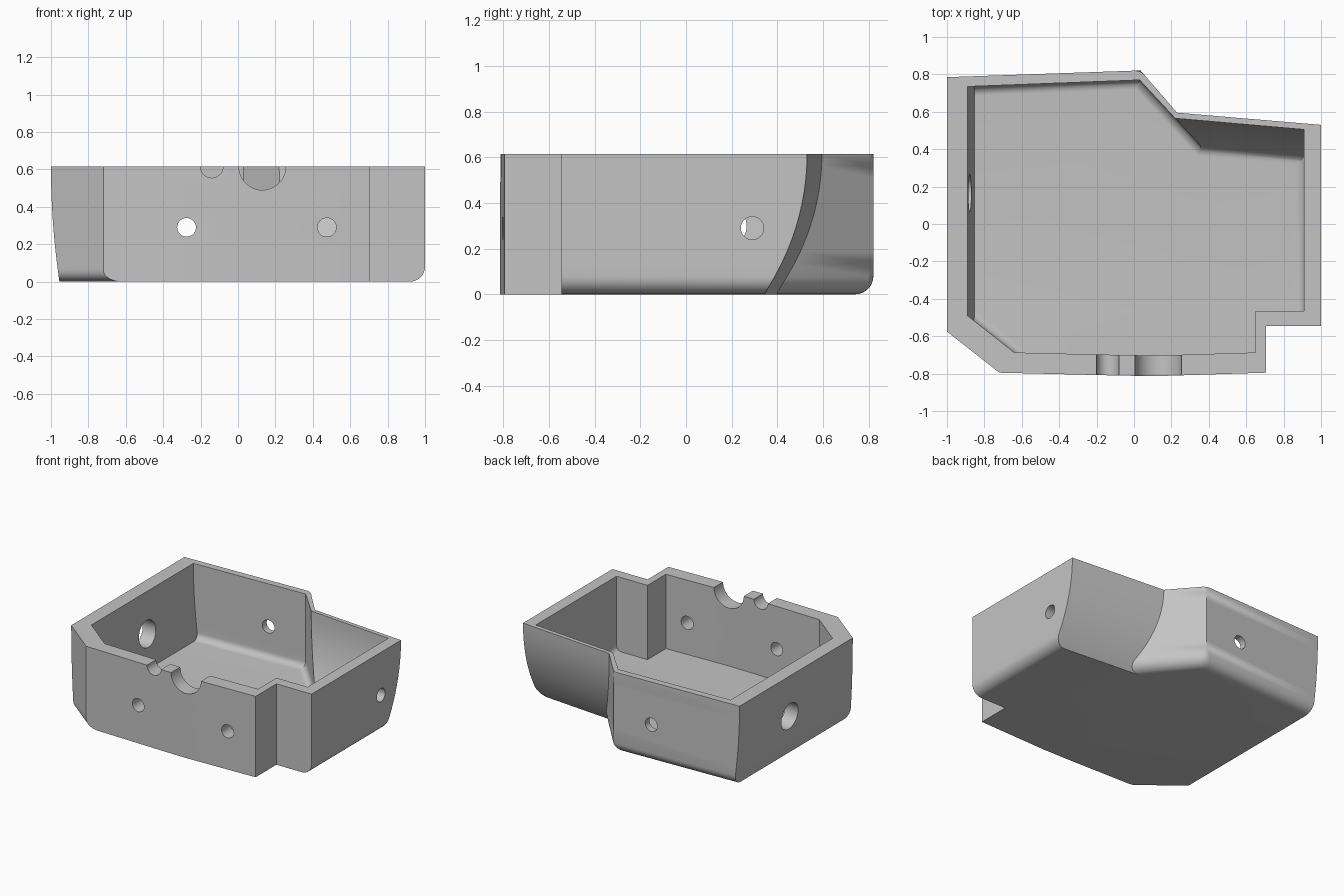
import bpy, bmesh, math
from mathutils import Vector

cube = bpy.data.objects.get("Cube")
if cube:
    bpy.data.objects.remove(cube, do_unlink=True)

H, FLOOR = 0.615, 0.05

grey = bpy.data.materials.new("plain grey")
grey.use_nodes = True
colour = (0.55, 0.55, 0.55, 1)
grey.diffuse_color = colour
grey.node_tree.nodes["Principled BSDF"].inputs["Base Color"].default_value = colour


# Wall profiles: how far a wall leans inwards at height z
def straight():
    return lambda z: 0.0


def fillet(r, base=0.0):
    def lean(z):
        d = max(0.0, r - (z - base))
        return r - math.sqrt(max(0.0, r * r - d * d))
    return lean


def arc(radius, r=0.0, base=0.0):
    foot = fillet(r, base) if r else straight()
    return lambda z: radius - math.sqrt(radius ** 2 - (H - z) ** 2) + foot(z)


# Clockwise outline corners at the rim, each with the profile of the wall after it
outer = [((-1, 0.785), fillet(0.08)), ((0.035, 0.821), fillet(0.08)),
         ((0.23, 0.595), arc(1.09)), ((1, 0.53), fillet(0.08)),
         ((1, -0.545), straight()), ((0.705, -0.545), straight()),
         ((0.705, -0.795), straight()), ((0.13, -0.813), straight()),
         ((-0.05, -0.811), straight()), ((-0.72, -0.795), fillet(0.06)),
         ((-1, -0.575), arc(4.2))]
inner = [((-0.89, 0.735), fillet(0.05, FLOOR)), ((0.03, 0.77), fillet(0.05, FLOOR)),
         ((0.22, 0.565), arc(1.09, 0.03, FLOOR)), ((0.91, 0.505), fillet(0.04, FLOOR)),
         ((0.91, -0.465), straight()), ((0.65, -0.465), straight()),
         ((0.65, -0.687), straight()), ((0.13, -0.703), straight()),
         ((-0.05, -0.701), straight()), ((-0.64, -0.687), fillet(0.05, FLOOR)),
         ((-0.89, -0.49), arc(4.2))]


def ring(outline, z):
    """Corners of the outline at height z, every wall moved by its profile."""
    lines = []
    for i, (p, lean) in enumerate(outline):
        a, b = Vector(p), Vector(outline[(i + 1) % len(outline)][0])
        d = (b - a).normalized()
        lines.append((a + Vector((d.y, -d.x)) * lean(z), d))
    points = []
    for i, (b, e) in enumerate(lines):
        a, d = lines[i - 1]
        t = (b - a).cross(e) / d.cross(e)
        q = a + d * t
        points.append((q.x, q.y, z))
    return points


def heights(base, r):
    low = [base + r * (1 - math.cos(i * math.pi / 16)) for i in range(9)]
    return low + [low[-1] + (H - low[-1]) * i / 10 for i in range(1, 11)]


# Tray shell: up the outside, over the rim, down the inside
bm = bmesh.new()
rings = [ring(outer, z) for z in heights(0, 0.08)]
rim = len(rings) - 1
rings += [ring(inner, z) for z in reversed(heights(FLOOR, 0.05))]
verts = [[bm.verts.new(p) for p in r] for r in rings]
n = len(outer)
for low, high in zip(verts, verts[1:]):
    for i in range(n):
        j = (i + 1) % n
        bm.faces.new((low[i], low[j], high[j], high[i]))
bm.faces.new(verts[0])
bm.faces.new(verts[-1])

# Soften the upright back corner
corner = [bm.edges.get((verts[k][1], verts[k + 1][1])) for k in range(rim)]
bmesh.ops.bevel(bm, geom=corner, offset=0.03, segments=4, profile=0.5,
                affect='EDGES', clamp_overlap=True)
bmesh.ops.recalc_face_normals(bm, faces=bm.faces)
mesh = bpy.data.meshes.new("tray_shell")
bm.to_mesh(mesh)
bm.free()
mesh.materials.append(grey)
tray = bpy.data.objects.new("tray_shell", mesh)
bpy.context.collection.objects.link(tray)


# Round holes and rim notches
def drill(centre, radius, axis, depth):
    turn = (math.pi / 2, 0, 0) if axis == 'y' else (0, math.pi / 2, 0)
    bpy.ops.mesh.primitive_cylinder_add(vertices=48, radius=radius, depth=depth,
                                        location=centre, rotation=turn)
    cutter = bpy.context.object
    cutter.name = "hole_cutter"
    cutter.hide_render = True
    cutter.data.materials.append(grey)
    mod = tray.modifiers.new("hole", 'BOOLEAN')
    mod.object, mod.operation, mod.solver = cutter, 'DIFFERENCE', 'EXACT'
    bpy.context.view_layer.objects.active = tray
    bpy.ops.object.modifier_apply(modifier=mod.name)
    bpy.data.objects.remove(cutter, do_unlink=True)


drill((-0.275, 0, 0.29), 0.05, 'y', 2)         # front and back
drill((0.475, -0.75, 0.29), 0.05, 'y', 0.4)    # front
drill((0.95, 0.29, 0.29), 0.05, 'x', 0.4)      # right-hand end
drill((-0.95, 0.165, 0.3), 0.1, 'x', 0.4)      # left-hand end
drill((-0.14, -0.75, H), 0.06, 'y', 0.4)       # small notch
drill((0.13, -0.75, H), 0.125, 'y', 0.4)       # large notch

bpy.ops.object.select_all(action='DESELECT')
tray.select_set(True)
bpy.context.view_layer.objects.active = tray
bpy.ops.object.shade_smooth_by_angle(angle=math.radians(25))
